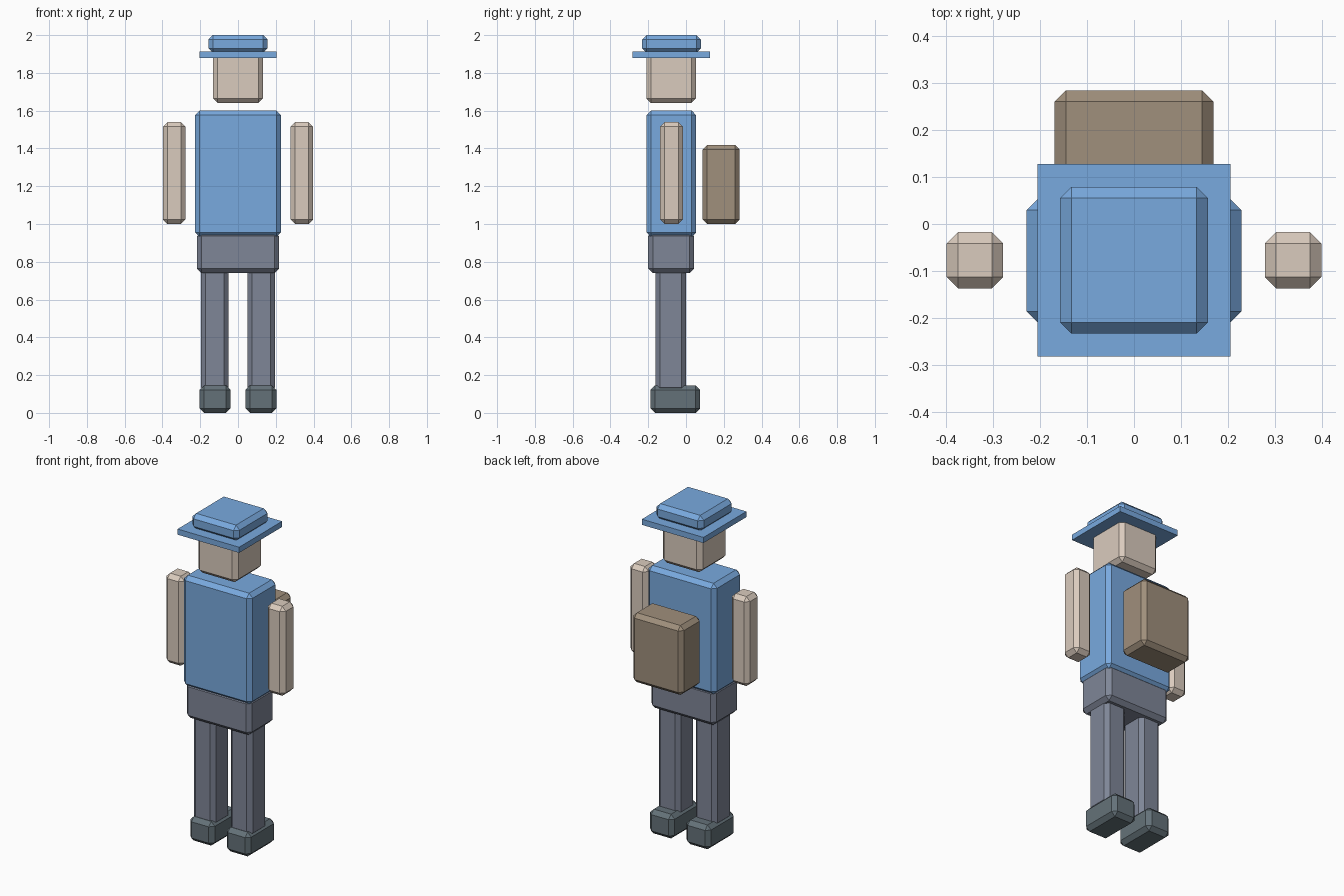
import bpy

if "Cube" in bpy.data.objects:
    bpy.data.objects.remove(bpy.data.objects["Cube"])

BEVEL = 0.024


def material(name, rgb):
    mat = bpy.data.materials.new(name)
    mat.diffuse_color = (*[(c / 255) ** 2.2 for c in rgb], 1)
    mat.use_nodes = True
    mat.node_tree.nodes["Principled BSDF"].inputs["Base Color"].default_value = mat.diffuse_color
    return mat


BLUE = material("blue cloth", (120, 168, 222))
SKIN = material("skin", (217, 202, 188))
CANVAS = material("canvas", (158, 142, 123))
TROUSER = material("trouser cloth", (126, 133, 150))
LEATHER = material("shoe leather", (100, 113, 120))


def block(name, x, y, z, mat, bevel=BEVEL):
    """Flat-chamfered box from (min, max) ranges."""
    bpy.ops.mesh.primitive_cube_add(size=1, location=[sum(r) / 2 for r in (x, y, z)])
    obj = bpy.context.object
    obj.name = name
    obj.scale = [r[1] - r[0] for r in (x, y, z)]
    bpy.ops.object.transform_apply(location=False, rotation=False, scale=True)
    obj.data.materials.append(mat)
    if bevel:
        mod = obj.modifiers.new("chamfer", 'BEVEL')
        mod.width = bevel
        mod.segments = 1
    return obj


def pair(name, x, y, z, mat):
    """Same block on both sides of the body."""
    block("right_" + name, x, y, z, mat)
    block("left_" + name, (-x[1], -x[0]), y, z, mat)


# Hat
block("hat_crown", (-0.157, 0.157), (-0.233, 0.079), (1.906, 2.0), BLUE)
block("hat_brim", (-0.205, 0.205), (-0.282, 0.127), (1.88, 1.914), BLUE, bevel=0)

# Head and body
block("head", (-0.132, 0.132), (-0.21, 0.053), (1.641, 1.905), SKIN)
block("torso", (-0.228, 0.228), (-0.21, 0.054), (0.932, 1.6), BLUE)
block("hips", (-0.217, 0.217), (-0.2, 0.042), (0.74, 0.96), TROUSER)
block("backpack", (-0.169, 0.169), (0.088, 0.284), (1.0, 1.418), CANVAS)

# Limbs
pair("arm", (0.278, 0.398), (-0.137, -0.017), (1.0, 1.539), SKIN)
pair("leg", (0.05, 0.195), (-0.162, 0.001), (0.11, 0.765), TROUSER)
pair("shoe", (0.04, 0.203), (-0.188, 0.075), (0.0, 0.146), LEATHER)
